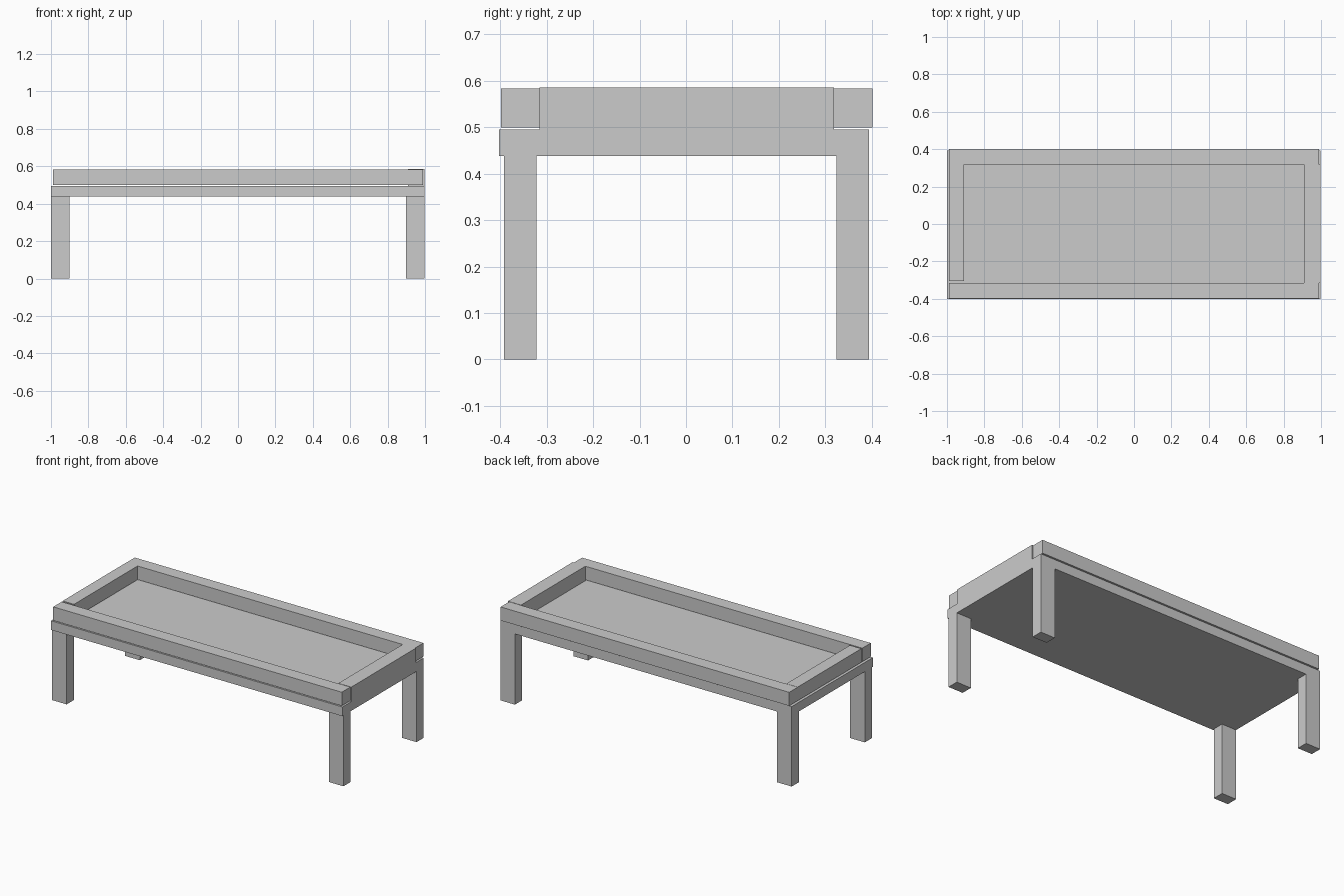
import bpy

if "Cube" in bpy.data.objects:
    bpy.data.objects.remove(bpy.data.objects["Cube"])


def box(name, x, y, z):
    """Axis-aligned box from (min, max) ranges."""
    bpy.ops.mesh.primitive_cube_add(size=1)
    ob = bpy.context.object
    ob.name = name
    ob.location = [(r[0] + r[1]) / 2 for r in (x, y, z)]
    ob.scale = [r[1] - r[0] for r in (x, y, z)]
    bpy.ops.object.transform_apply(location=True, rotation=True, scale=True)
    return ob


# Table top slab
box("table_top", (-1.0, 0.997), (-0.402, 0.394), (0.438, 0.495))

# Raised border: long rails sit a hair above the slab
RAIL_Z = (0.499, 0.583)
box("front_rail", (-0.988, 0.99), (-0.398, -0.315), RAIL_Z)
box("back_rail", (-0.988, 0.99), (0.318, 0.401), RAIL_Z)

# End rails fit between the long rails
box("left_rail", (-0.988, -0.91), (-0.305, 0.318), (0.499, 0.584))
box("right_rail", (0.908, 0.997), (-0.315, 0.318), (0.495, 0.585))

# Four rectangular legs
for side, x in (("left", (-1.0, -0.9)), ("right", (0.897, 0.997))):
    for end, y in (("front", (-0.392, -0.322)), ("back", (0.324, 0.394))):
        box(f"{end}_{side}_leg", x, y, (0.0, 0.438))
